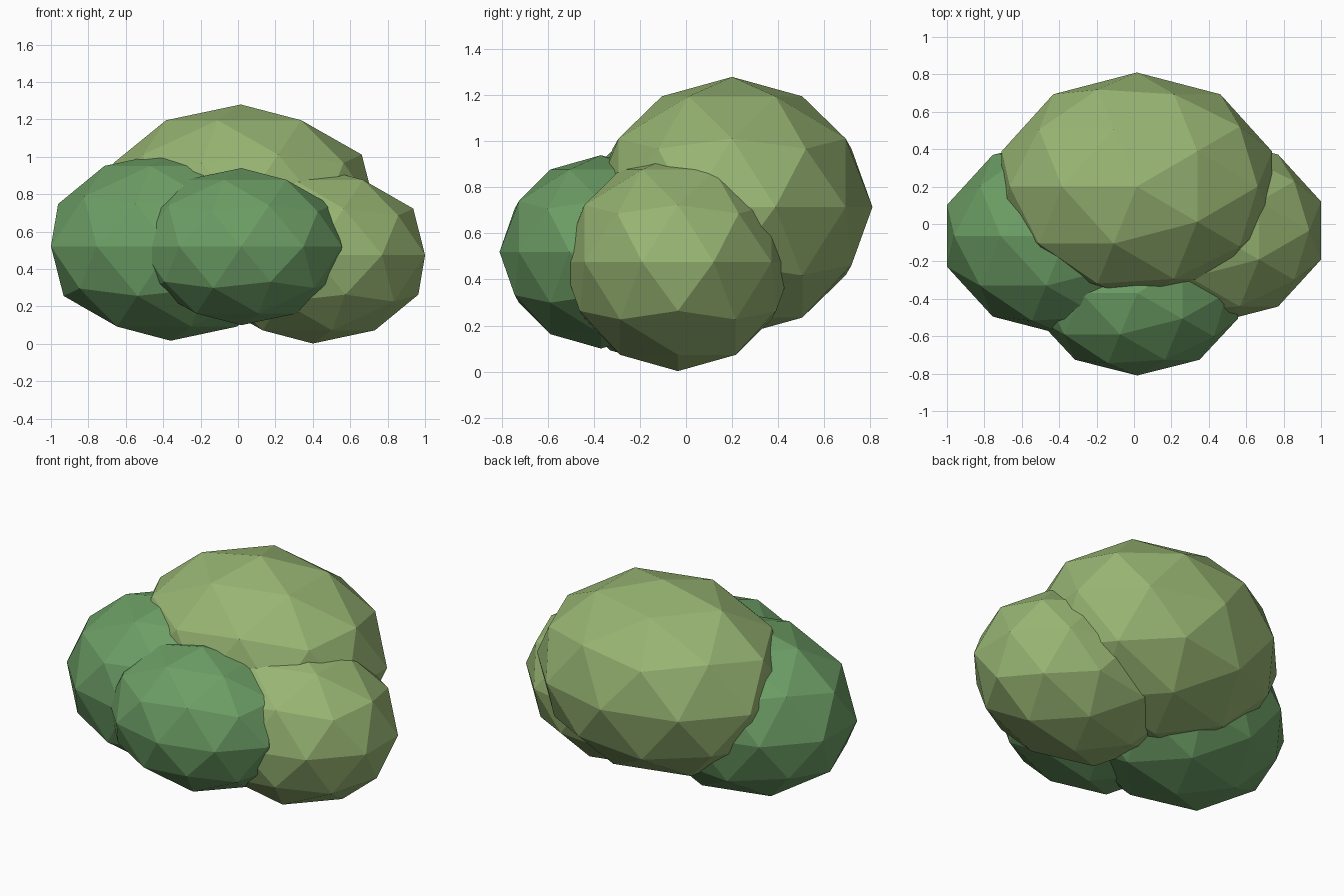
import bpy
import math

if "Cube" in bpy.data.objects:
    bpy.data.objects.remove(bpy.data.objects["Cube"])


def material(name, rgb):
    mat = bpy.data.materials.new(name)
    mat.diffuse_color = (*rgb, 1.0)
    mat.use_nodes = True
    mat.node_tree.nodes["Principled BSDF"].inputs["Base Color"].default_value = mat.diffuse_color
    return mat


light = material("light_leaf", (0.31, 0.46, 0.17))
dark = material("dark_leaf", (0.15, 0.34, 0.13))

# Foliage clumps: name, centre, radii, material
clumps = [
    ("back_clump", (0.015, 0.20, 0.715), (0.76, 0.61, 0.565), light),
    ("left_clump", (-0.36, -0.063, 0.522), (0.673, 0.534, 0.505), dark),
    ("right_clump", (0.40, -0.035, 0.475), (0.631, 0.502, 0.473), light),
    ("front_clump", (0.0175, -0.37, 0.52), (0.566, 0.44, 0.42), dark),
]

# Each clump is a flat-shaded, stretched low-poly icosphere
for name, centre, radii, mat in clumps:
    bpy.ops.mesh.primitive_ico_sphere_add(
        subdivisions=2, radius=1.0, location=centre, rotation=(0, 0, math.pi))
    clump = bpy.context.object
    clump.name = name
    clump.scale = radii
    clump.data.materials.append(mat)
